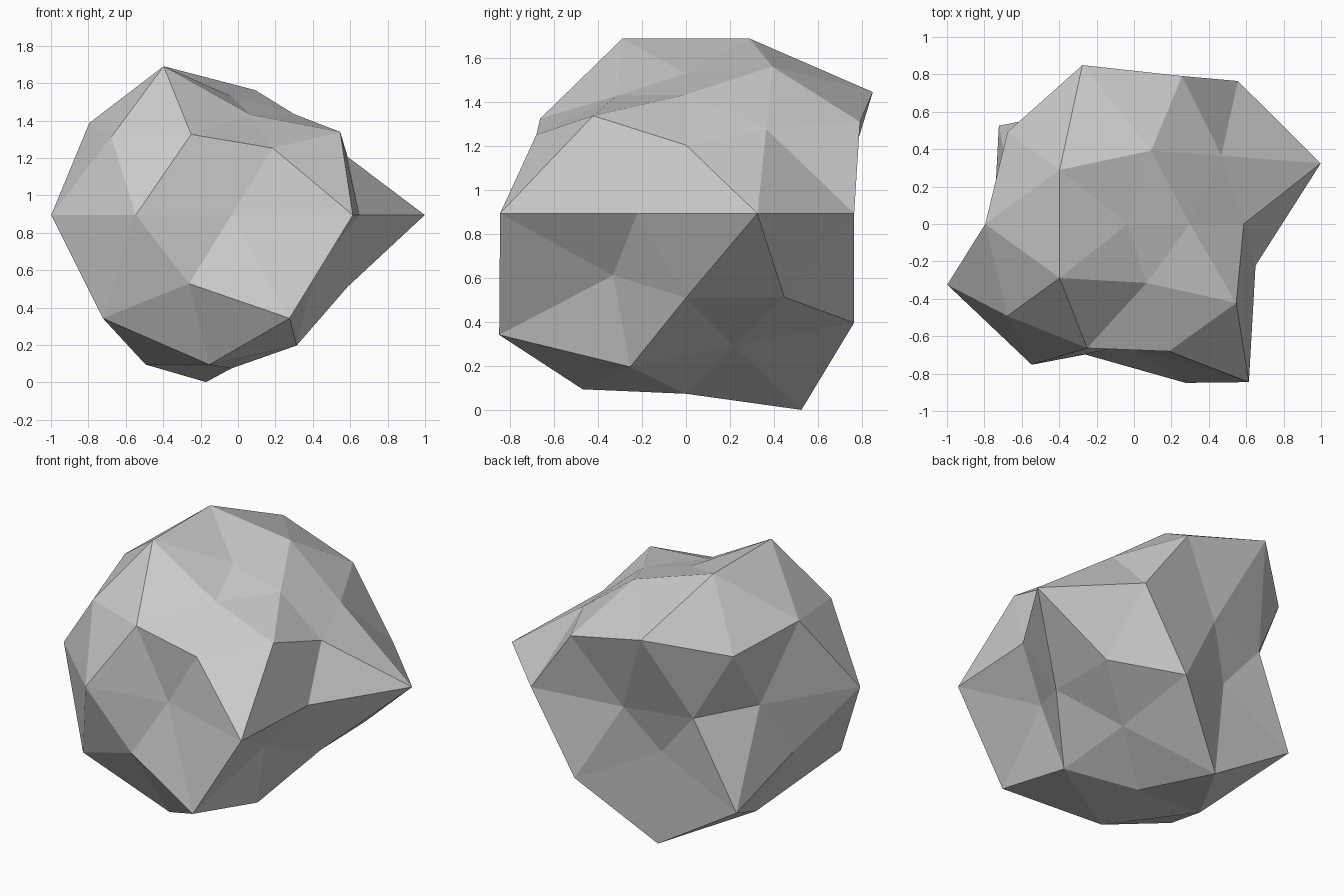
import bpy, bmesh, math
from mathutils import Vector

cube = bpy.data.objects.get("Cube")
if cube:
    bpy.data.objects.remove(cube, do_unlink=True)

# Plain stone colour
stone = bpy.data.materials.new("stone_grey")
stone.use_nodes = True
grey = (0.6, 0.6, 0.6, 1)
stone.diffuse_color = grey
stone.node_tree.nodes["Principled BSDF"].inputs["Base Color"].default_value = grey

# Distance of each corner from the middle, ring by ring from top to bottom,
# counter-clockwise from +x within each ring
rings = [
    [.635],
    [.635, .785, .935, .935, .63],
    [.73, 1.05, .935, .82, .845],
    [.695, .93, .935, .935, .8],
    [1.05, .945, .68, .715, .66, 1.05, .93, .65, 1.045, .72],
    [.85, .645, .8, .82, .63],
    [.73, .945, 1.05, 1.05, 1.05],
    [.71, 1.05, .94, .94, .82],
    [.82],
]
distances = [d for ring in rings for d in ring]
centre = Vector((0, 0, .895))
dent_shift = Vector((-.035, 0, 0))


def ring_order(vert):
    angle = round(math.degrees(math.atan2(vert.co.y, vert.co.x))) % 360
    return (-round(vert.co.z, 2), angle)


# Low-poly ball with corners pushed in and out; dented corners lean sideways
bm = bmesh.new()
bmesh.ops.create_icosphere(bm, subdivisions=2, radius=1)
for vert, distance in zip(sorted(bm.verts, key=ring_order), distances):
    vert.co = centre + vert.co.normalized() * distance
    if distance < .9:
        vert.co += dent_shift
for face in bm.faces:
    face.smooth = False
bmesh.ops.recalc_face_normals(bm, faces=bm.faces)

mesh = bpy.data.meshes.new("rock")
bm.to_mesh(mesh)
bm.free()
mesh.materials.append(stone)
rock = bpy.data.objects.new("rock", mesh)
bpy.context.scene.collection.objects.link(rock)
